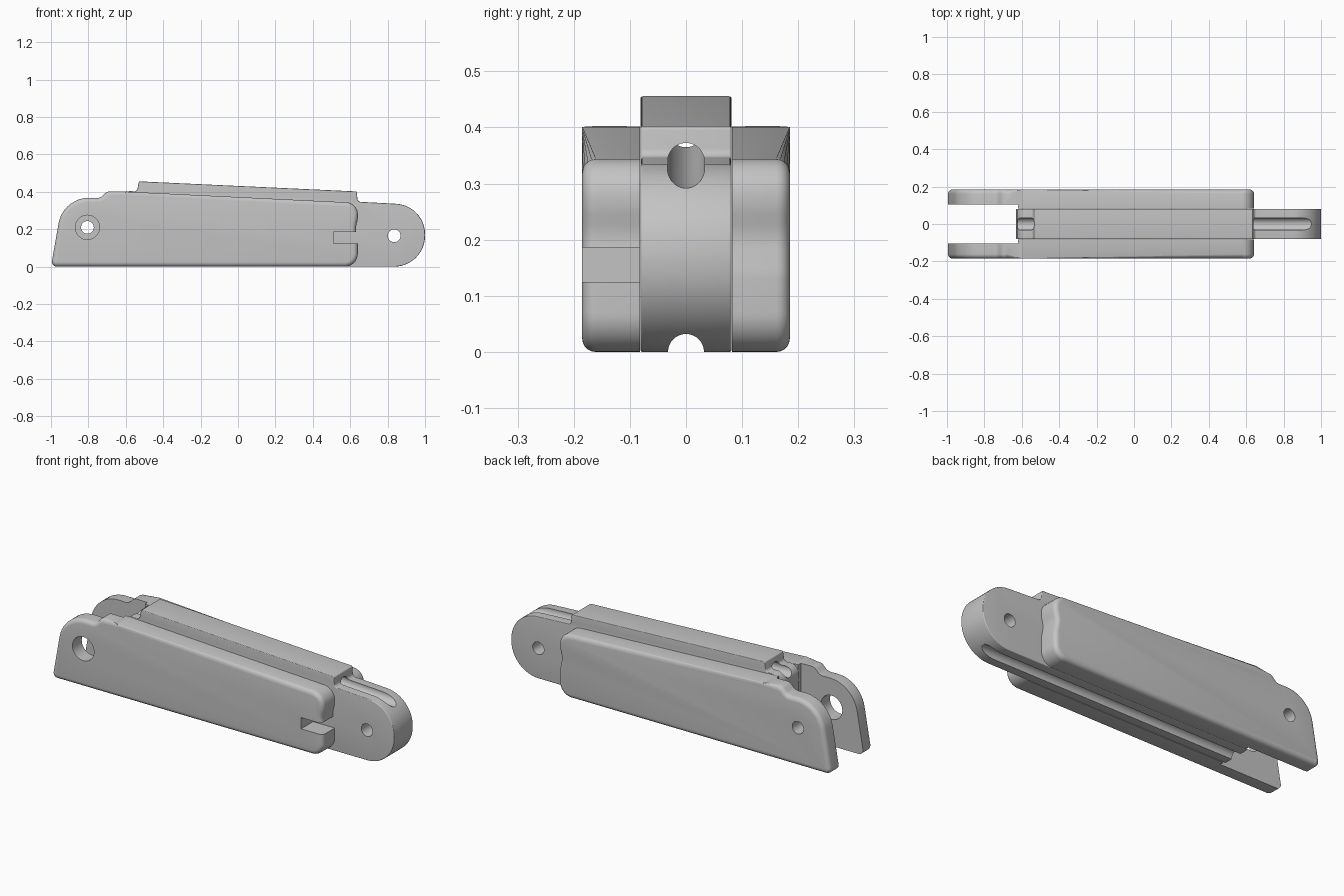
import bpy, bmesh, math
from mathutils import Vector, Matrix

cube = bpy.data.objects.get("Cube")
if cube:
    bpy.data.objects.remove(cube, do_unlink=True)

GREY = (0.55, 0.55, 0.55, 1)
grey = bpy.data.materials.new("plain_grey")
grey.use_nodes = True
grey.diffuse_color = GREY
grey.node_tree.nodes["Principled BSDF"].inputs["Base Color"].default_value = GREY


def rounded(corners, steps=12):
    """Turn (x, z, radius) corners into an outline with true arc fillets."""
    out = []
    for i, (x, z, r) in enumerate(corners):
        c = Vector((x, z))
        if r == 0:
            out.append(c)
            continue
        a = (Vector(corners[i - 1][:2]) - c).normalized()
        b = (Vector(corners[(i + 1) % len(corners)][:2]) - c).normalized()
        half = a.angle(b) / 2
        mid = c + (a + b).normalized() * r / math.sin(half)
        t = r / math.tan(half)
        u = (c + a * t - mid).normalized()
        v = (c + b * t - mid).normalized()
        n = max(2, round(steps * u.angle(v) / (math.pi / 2)))
        out += [mid + u.slerp(v, k / n) * r for k in range(n + 1)]
    return out


def link(name, bm):
    bmesh.ops.recalc_face_normals(bm, faces=bm.faces)
    mesh = bpy.data.meshes.new(name)
    bm.to_mesh(mesh)
    bm.free()
    obj = bpy.data.objects.new(name, mesh)
    bpy.context.collection.objects.link(obj)
    mesh.materials.append(grey)
    return obj


def slab(name, outline, y0, y1, edge, round_at):
    """Extrude an x-z outline along y and round the rims lying at round_at."""
    bm = bmesh.new()
    face = bm.faces.new([bm.verts.new((p.x, y0, p.y)) for p in outline])
    ext = bmesh.ops.extrude_face_region(bm, geom=[face])["geom"]
    for v in ext:
        if isinstance(v, bmesh.types.BMVert):
            v.co.y = y1
    rims = [e for e in bm.edges
            if any(all(abs(v.co.y - y) < 1e-5 for v in e.verts) for y in round_at)]
    bmesh.ops.bevel(bm, geom=rims, offset=edge, segments=5, profile=0.5,
                    affect='EDGES', clamp_overlap=False)
    return link(name, bm)


def rod(start, end, radius):
    bm = bmesh.new()
    a, b = Vector(start), Vector(end)
    turn = (b - a).to_track_quat('Z', 'Y').to_matrix().to_4x4()
    bmesh.ops.create_cone(bm, cap_ends=True, segments=40, radius1=radius,
                          radius2=radius, depth=(b - a).length,
                          matrix=Matrix.Translation((a + b) / 2) @ turn)
    return link("cutter", bm)


def block(lo, hi):
    bm = bmesh.new()
    lo, hi = Vector(lo), Vector(hi)
    bmesh.ops.create_cube(bm, size=1, matrix=Matrix.Translation((lo + hi) / 2)
                          @ Matrix.Diagonal((hi - lo).to_4d()))
    return link("cutter", bm)


def carve(obj, cutters):
    """Subtract the cutters, then smooth the curved faces."""
    bpy.ops.object.select_all(action='DESELECT')
    bpy.context.view_layer.objects.active = obj
    obj.select_set(True)
    for c in cutters:
        c.hide_render = True
        mod = obj.modifiers.new("cut", 'BOOLEAN')
        mod.operation, mod.solver, mod.object = 'DIFFERENCE', 'EXACT', c
        bpy.ops.object.modifier_apply(modifier=mod.name)
        bpy.data.objects.remove(c, do_unlink=True)
    bpy.ops.object.shade_smooth_by_angle(angle=math.radians(30))


INNER, OUTER = 0.082, 0.185
PIVOT_X, PIVOT_Z = -0.805, 0.21

# Side plates: humped pivot end, sloping top, slightly waisted far end
plate_outline = rounded([
    (-1, 0, 0.027), (0.64, 0, 0.07), (0.641, 0.14, 0.1), (0.628, 0.205, 0.1),
    (0.642, 0.26, 0.1), (0.638, 0.341, 0.065), (-0.6, 0.401, 0.1),
    (-0.7, 0.403, 0.04), (-0.735, 0.367, 0.04), (-0.935, 0.371, 0.165)])

for name, side, hole in (("front_plate", -1, 0.065), ("back_plate", 1, 0.034)):
    plate = slab(name, plate_outline, side * INNER, side * OUTER, 0.024,
                 [side * OUTER])
    cuts = [
        # wider gap beside the pivot
        block((-1.1, -0.105, -0.1), (-0.62, 0.105, 0.6)),
        # pivot hole
        rod((PIVOT_X, side * 0.05, PIVOT_Z), (PIVOT_X, side * 0.25, PIVOT_Z), hole)]
    if side < 0:
        # slot in the far end
        cuts.append(block((0.51, -0.25, 0.125), (0.75, -0.05, 0.186)))
    carve(plate, cuts)

# Centre bar: raised sloping rib with lowered shoulders and a round eye end
bar_outline = rounded([
    (-0.63, 0, 0), (1, 0, 0.165), (1, 0.328, 0.163), (0.64, 0.347, 0.018),
    (0.635, 0.402, 0.008), (-0.53, 0.456, 0.008), (-0.54, 0.402, 0.018),
    (-0.625, 0.406, 0.05)])
bar = slab("centre_bar", bar_outline, -0.081, 0.081, 0.004, [-0.081, 0.081])
carve(bar, [
    rod((0.835, -0.2, 0.165), (0.835, 0.2, 0.165), 0.034),    # eye hole
    rod((-0.8, 0, 0.406), (1.1, 0, 0.318), 0.033),            # sloping bore
    rod((-0.8, 0, 0), (1.1, 0, 0), 0.032)])                   # underside groove
